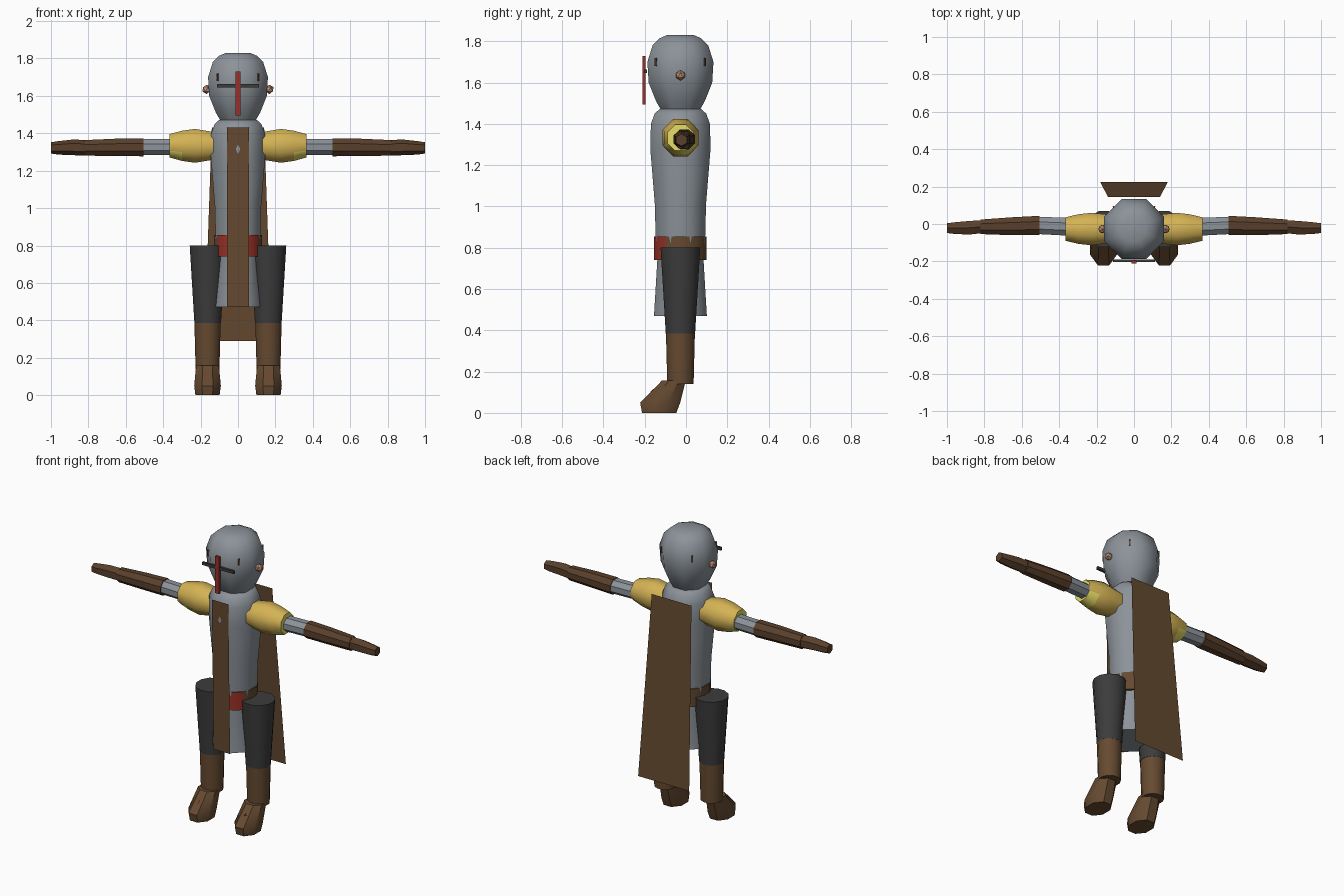
import bpy, bmesh, math
from mathutils import Vector

cube = bpy.data.objects.get("Cube")
if cube:
    bpy.data.objects.remove(cube, do_unlink=True)


def material(name, colour):
    m = bpy.data.materials.new(name)
    m.use_nodes = True
    m.diffuse_color = (*colour, 1)
    m.node_tree.nodes["Principled BSDF"].inputs["Base Color"].default_value = (*colour, 1)
    return m


STEEL = material("steel grey", (0.26, 0.29, 0.32))
LEATHER = material("brown leather", (0.13, 0.068, 0.03))
GLOVE = material("dark brown glove", (0.10, 0.05, 0.024))
GOLD = material("gold", (0.66, 0.45, 0.09))
YELLOW = material("pale yellow", (0.80, 0.72, 0.13))
CHARCOAL = material("charcoal", (0.045, 0.045, 0.045))
RED = material("red", (0.32, 0.03, 0.02))
SKIN = material("skin", (0.55, 0.30, 0.19))
CY = -0.027  # depth of the body axis


def finish(name, bm, mats, angle=None):
    bmesh.ops.recalc_face_normals(bm, faces=bm.faces)
    mesh = bpy.data.meshes.new(name)
    bm.to_mesh(mesh)
    bm.free()
    for m in mats:
        mesh.materials.append(m)
    ob = bpy.data.objects.new(name, mesh)
    bpy.context.collection.objects.link(ob)
    if angle:
        bpy.ops.object.select_all(action="DESELECT")
        ob.select_set(True)
        bpy.context.view_layer.objects.active = ob
        bpy.ops.object.shade_smooth_by_angle(angle=math.radians(angle))
    return ob


def loft(name, rings, mats, axis="z", sides=8, angle=50, rule=None):
    """Skin elliptical rings (centre, radius a, radius b) set across an axis."""
    bm = bmesh.new()
    loops = []
    for centre, a, b in rings:
        loop = []
        for i in range(sides):
            t = math.tau * (i + 0.5) / sides
            u, v = a * math.cos(t), b * math.sin(t)
            off = (u, v, 0) if axis == "z" else (0, u, v)
            loop.append(bm.verts.new(Vector(centre) + Vector(off)))
        loops.append(loop)
    for lo, hi in zip(loops, loops[1:]):
        for i in range(sides):
            j = (i + 1) % sides
            bm.faces.new((lo[i], lo[j], hi[j], hi[i]))
    bm.faces.new(loops[0])
    bm.faces.new(loops[-1])
    if rule:
        for f in bm.faces:
            f.material_index = rule(f.calc_center_median())
    return finish(name, bm, mats, angle)


def plate(name, corners, mat):
    bm = bmesh.new()
    bm.faces.new([bm.verts.new(c) for c in corners])
    return finish(name, bm, [mat])


def box(name, centre, size, mat):
    bm = bmesh.new()
    bmesh.ops.create_cube(bm, size=1)
    for v in bm.verts:
        v.co = Vector(centre) + Vector(p * s for p, s in zip(v.co, size))
    return finish(name, bm, [mat])


def column(name, profile, mat, x=0, **kw):
    """Upright octagonal form from (height, half width) pairs."""
    k = 1 / math.cos(math.pi / 8)
    return loft(name, [((x, CY, z), r * k, r * k) for z, r in profile], [mat], **kw)


# Helmet and robe
column("head", [(1.46, 0.09), (1.51, 0.118), (1.60, 0.154), (1.70, 0.16),
                (1.78, 0.135), (1.815, 0.10), (1.83, 0.065)], STEEL)
column("robe", [(0.47, 0.128), (0.74, 0.112), (0.85, 0.12), (1.01, 0.124),
                (1.28, 0.146), (1.40, 0.143), (1.45, 0.125), (1.472, 0.10)], STEEL)

# Belt, red across the front
loft("belt", [((0, CY, 0.74), 0.13, 0.13), ((0, CY, 0.855), 0.13, 0.13)],
     [LEATHER, RED], sides=16, rule=lambda c: int(c.y < -0.1))

# Visor cross
box("visor_upright", (0, -0.203, 1.612), (0.028, 0.014, 0.235), RED)
box("visor_bar", (0, -0.197, 1.655), (0.224, 0.014, 0.018), CHARCOAL)

# Front tabard with a small steel diamond, and the cape
plate("tabard", [(-0.058, -0.163, 0.47), (0.058, -0.163, 0.47),
                 (0.058, -0.18, 1.43), (-0.058, -0.18, 1.43)], LEATHER)
plate("tabard_diamond", [(0, -0.184, 1.29), (0.012, -0.184, 1.315),
                         (0, -0.184, 1.34), (-0.012, -0.184, 1.315)], STEEL)
plate("cape", [(-0.18, 0.225, 0.29), (0.18, 0.225, 0.29),
               (0.14, 0.145, 1.43), (-0.14, 0.145, 1.43)], LEATHER)

for side, s in (("left", 1), ("right", -1)):
    # Ear
    bm = bmesh.new()
    bmesh.ops.create_icosphere(bm, subdivisions=1, radius=0.025)
    bmesh.ops.translate(bm, verts=bm.verts, vec=(s * 0.168, CY, 1.635))
    finish(side + "_ear", bm, [SKIN])

    # Helmet slits on the diagonal faces
    for end, d in (("front", -1), ("back", 1)):
        slit = box(f"{side}_{end}_slit", (0, 0, 0), (0.008, 0.008, 0.04), LEATHER)
        slit.location = (s * 0.109, CY + d * 0.119, 1.70)
        slit.rotation_euler.z = s * d * -math.pi / 4

    # Arm
    def arm(name, rings, mats, sides, angle, rule=None):
        loft(f"{side}_{name}", [((s * x, y, z), ry, rz) for x, y, z, ry, rz in rings],
             mats, "x", sides, angle, rule)

    arm("shoulder_guard", [(0.13, CY, 1.333, 0.083, 0.08), (0.23, CY, 1.333, 0.094, 0.098),
                           (0.30, CY, 1.333, 0.085, 0.087), (0.365, CY, 1.333, 0.068, 0.068)],
        [GOLD, YELLOW], 8, 50, lambda c: int(abs(c.x) > 0.36 or (abs(c.x) > 0.3 and c.z < 1.3)))
    arm("sleeve", [(0.34, -0.015, 1.326, 0.052, 0.046), (0.505, -0.008, 1.326, 0.05, 0.046)],
        [STEEL], 8, 30)
    arm("gauntlet", [(0.505, -0.008, 1.325, 0.056, 0.052), (0.65, -0.012, 1.325, 0.052, 0.05),
                     (0.82, -0.015, 1.322, 0.042, 0.045)], [GLOVE], 8, 30)
    arm("hand", [(0.82, -0.015, 1.322, 0.04, 0.042), (0.88, -0.02, 1.325, 0.042, 0.042),
                 (0.96, -0.022, 1.322, 0.036, 0.036), (1.0, -0.022, 1.322, 0.03, 0.03)],
        [GLOVE], 6, 30)

    # Leg
    column(side + "_trouser", [(0.385, 0.068), (0.80, 0.092)], CHARCOAL, s * 0.162, sides=12)
    column(side + "_boot", [(0.14, 0.061), (0.385, 0.067)], LEATHER, s * 0.163, sides=12)
    fx = s * 0.163
    loft(side + "_foot", [((fx, -0.13, 0), 0.07, 0.09), ((fx, -0.125, 0.05), 0.077, 0.105),
                          ((fx, -0.058, 0.158), 0.066, 0.062)], [LEATHER], angle=40)

    # Small red cross laid on the instep
    for part, w, h in (("long", 0.004, 0.02), ("cross", 0.02, 0.004)):
        mark = box(f"{side}_foot_mark_{part}", (0, 0, 0), (w, h, 0.006), RED)
        mark.location = (fx, -0.163, 0.108)
        mark.rotation_euler.x = math.radians(45)
